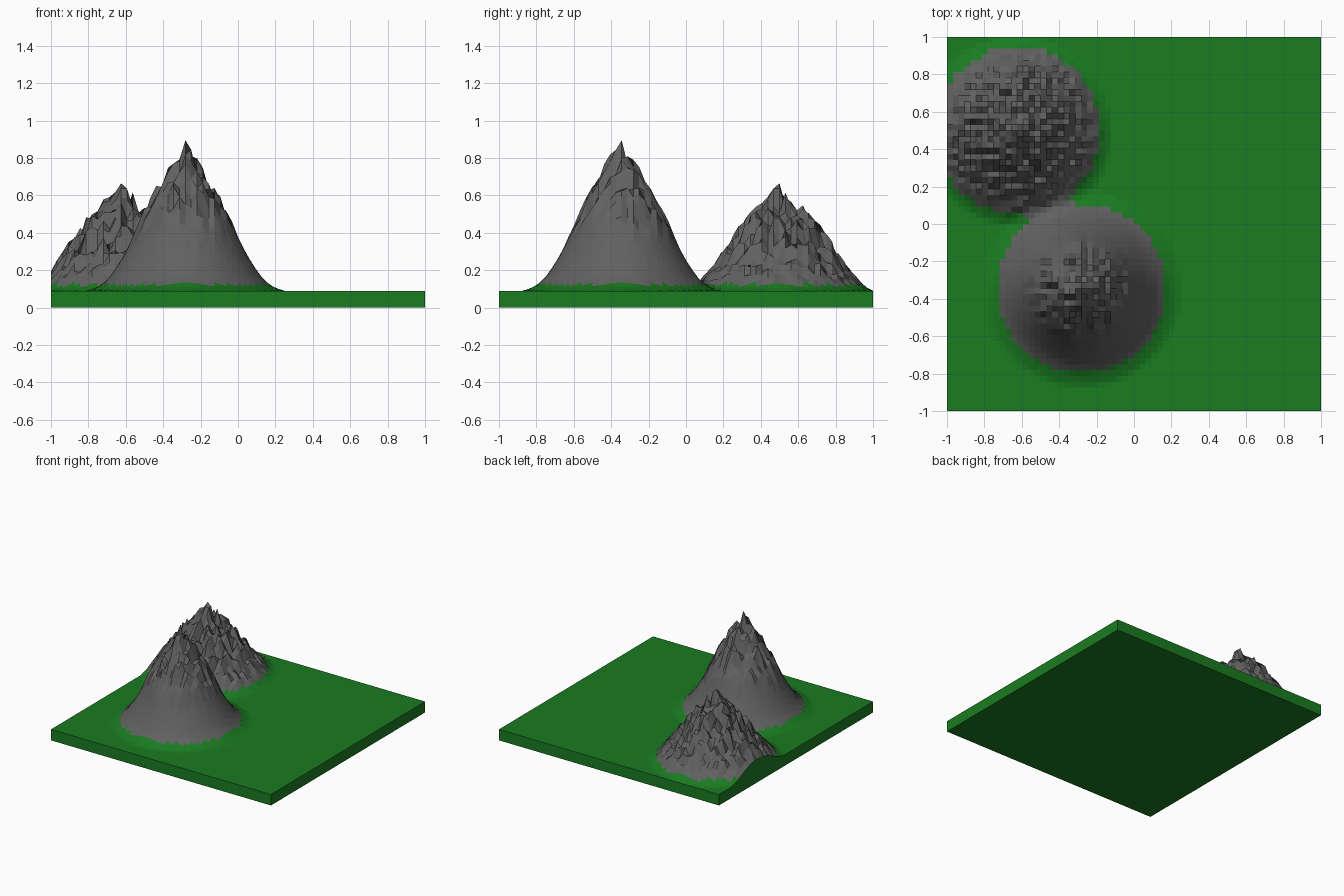
import bpy, bmesh, math, random

if "Cube" in bpy.data.objects:
    bpy.data.objects.remove(bpy.data.objects["Cube"])

random.seed(7)
N = 64            # grid cells per side
BASE = 0.09       # slab thickness


def material(name, color):
    m = bpy.data.materials.new(name)
    m.diffuse_color = color
    m.use_nodes = True
    m.node_tree.nodes["Principled BSDF"].inputs["Base Color"].default_value = m.diffuse_color
    return m


# Mountains: centre, (radius, height above slab) profile, rough radius, roughness
MOUNTAINS = [
    ((-0.28, -0.345), [(0, .76), (.05, .69), (.1, .62), (.15, .545), (.2, .45), (.25, .365), (.3, .245),
                       (.35, .155), (.4, .08), (.45, .03), (.52, 0)], 0.31, 0.055),
    ((-0.625, 0.5), [(0, .53), (.1, .44), (.2, .32), (.3, .20), (.36, .12), (.4, .075),
                     (.45, .025), (.5, 0)], 0.46, 0.06),
]


def profile(points, r):
    for (r0, h0), (r1, h1) in zip(points, points[1:]):
        if r <= r1:
            return h0 + (h1 - h0) * (r - r0) / (r1 - r0)
    return 0.0


def height(x, y):
    z = BASE
    for (cx, cy), pts, rough_r, amp in MOUNTAINS:
        r = math.hypot(x - cx, y - cy)
        z += profile(pts, r)
        # jagged rock fading out towards the foot; none on the slab rim
        fade = min(1.0, max(0.0, 1 - r / rough_r) * 2)
        if abs(x) < 0.99 and abs(y) < 0.99:
            z += random.uniform(-1, 1) * amp * fade
        # sharp summit
        if r < 0.023:
            z = BASE + pts[0][1] + 0.045
    return z


# Terrain: top surface of the height field
bm = bmesh.new()
grid = [[None] * (N + 1) for _ in range(N + 1)]
for i in range(N + 1):
    for j in range(N + 1):
        x, y = -1 + 2 * i / N, -1 + 2 * j / N
        grid[i][j] = bm.verts.new((x, y, height(x, y)))
for i in range(N):
    for j in range(N):
        f = bm.faces.new((grid[i][j], grid[i + 1][j], grid[i + 1][j + 1], grid[i][j + 1]))
        top = sum(v.co.z for v in f.verts) / 4
        f.material_index = 1 if top > BASE + 0.033 else 0

# Slab walls and underside
rim = ([grid[i][0] for i in range(N)] + [grid[N][j] for j in range(N)]
       + [grid[i][N] for i in range(N, 0, -1)] + [grid[0][j] for j in range(N, 0, -1)])
foot = [bm.verts.new((v.co.x, v.co.y, 0)) for v in rim]
for k in range(len(rim)):
    n = (k + 1) % len(rim)
    bm.faces.new((rim[k], foot[k], foot[n], rim[n]))
bm.faces.new(foot[::-1])
bmesh.ops.recalc_face_normals(bm, faces=bm.faces)

mesh = bpy.data.meshes.new("mountain_terrain")
bm.to_mesh(mesh)
bm.free()
mesh.materials.append(material("grass", (0.01, 0.2, 0.015, 1)))
mesh.materials.append(material("rock", (0.12, 0.12, 0.12, 1)))
terrain = bpy.data.objects.new("mountain_terrain", mesh)
bpy.context.collection.objects.link(terrain)
